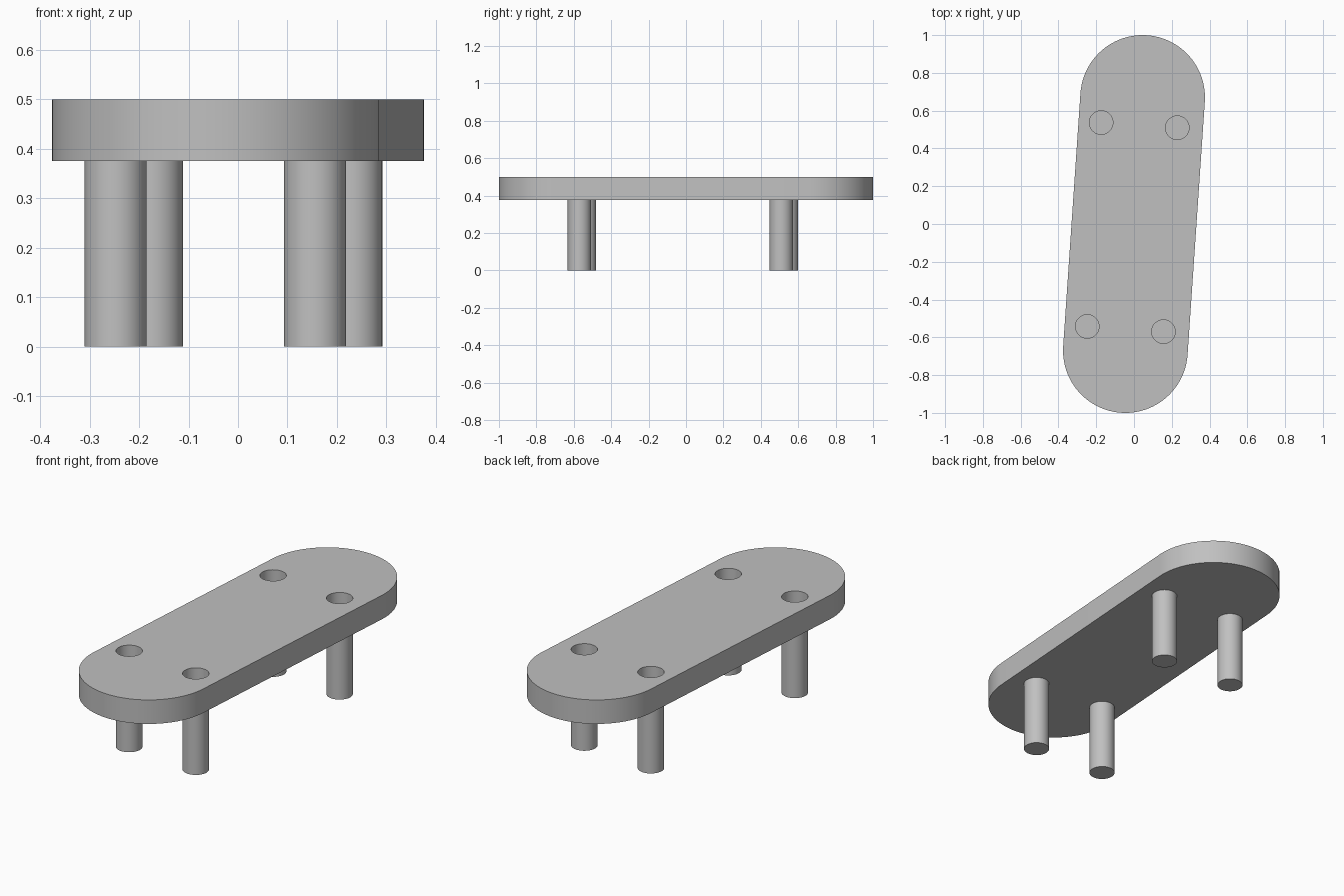
import bpy
import bmesh
import math
from mathutils import Matrix, Vector

if "Cube" in bpy.data.objects:
    bpy.data.objects.remove(bpy.data.objects["Cube"])

# Overall sizes
SLAB_BOTTOM, SLAB_TOP = 0.375, 0.5
END_RADIUS, END_OFFSET = 0.33, 0.6715
LEG_RADIUS = 0.0625
TURN = Matrix.Rotation(math.radians(-3.9), 4, "Z")

grey = bpy.data.materials.new("light_grey")
grey.use_nodes = True
grey.diffuse_color = (0.53, 0.53, 0.53, 1)
grey.node_tree.nodes["Principled BSDF"].inputs["Base Color"].default_value = grey.diffuse_color


def prism(name, outline, bottom, top):
    """Closed solid raised from a flat outline."""
    bm = bmesh.new()
    face = bm.faces.new([bm.verts.new((x, y, bottom)) for x, y in outline])
    raised = bmesh.ops.extrude_face_region(bm, geom=[face])["geom"]
    verts = [v for v in raised if isinstance(v, bmesh.types.BMVert)]
    bmesh.ops.translate(bm, verts=verts, vec=(0, 0, top - bottom))
    bmesh.ops.recalc_face_normals(bm, faces=bm.faces[:])
    mesh = bpy.data.meshes.new(name)
    bm.to_mesh(mesh)
    bm.free()
    mesh.materials.append(grey)
    obj = bpy.data.objects.new(name, mesh)
    bpy.context.collection.objects.link(obj)
    return obj


def arc(cx, cy, radius, start, sweep, steps):
    angles = [math.radians(start + sweep * i / steps) for i in range(steps + 1)]
    return [(cx + radius * math.cos(a), cy + radius * math.sin(a)) for a in angles]


def smooth(obj):
    bpy.ops.object.select_all(action="DESELECT")
    obj.select_set(True)
    bpy.context.view_layer.objects.active = obj
    bpy.ops.object.shade_smooth_by_angle(angle=math.radians(30))


# Round-ended slab, turned slightly about the vertical
outline = (arc(0, END_OFFSET, END_RADIUS, 0, 180, 48)
           + arc(0, -END_OFFSET, END_RADIUS, 180, 180, 48))
slab = prism("slab", outline, SLAB_BOTTOM, SLAB_TOP)
slab.data.transform(TURN)

# Four legs, each below an open hole through the slab
cutters = []
for end, y in (("front", -0.558), ("back", 0.524)):
    for side, x in (("right", -0.21), ("left", 0.194)):
        spot = TURN @ Vector((x, y, 0))
        circle = arc(spot.x, spot.y, LEG_RADIUS, 0, 360, 48)[:-1]
        smooth(prism(f"{end}_{side}_leg", circle, 0, SLAB_BOTTOM))
        cutter = prism(f"{end}_{side}_hole_cutter", circle, SLAB_BOTTOM - 0.1, SLAB_TOP + 0.1)
        cutters.append(cutter)
        hole = slab.modifiers.new("hole", "BOOLEAN")
        hole.operation = "DIFFERENCE"
        hole.solver = "EXACT"
        hole.object = cutter

# Apply the holes and discard the cutters
bpy.ops.object.select_all(action="DESELECT")
slab.select_set(True)
bpy.context.view_layer.objects.active = slab
for modifier in list(slab.modifiers):
    bpy.ops.object.modifier_apply(modifier=modifier.name)
for cutter in cutters:
    bpy.data.objects.remove(cutter)
smooth(slab)
